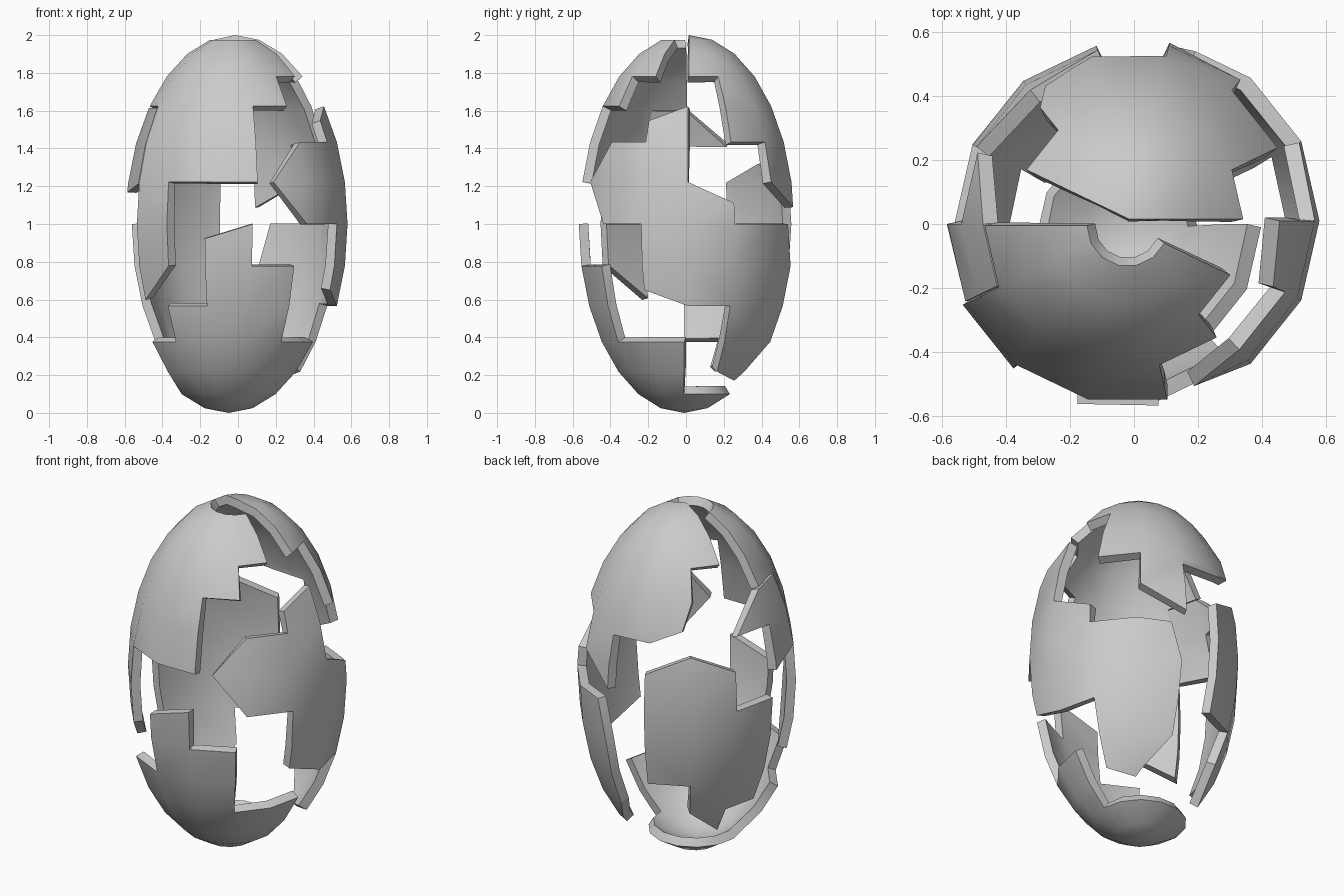
import bpy, bmesh, math
from mathutils import Vector

if "Cube" in bpy.data.objects:
    bpy.data.objects.remove(bpy.data.objects["Cube"])

N = 14          # columns around the egg and rows from top to bottom
RADIUS = 0.572
THICK = 0.05


def on_egg(u, v):
    """Column u (0 = +x, counter-clockwise) and row v (0 = top) to a point on the faceted egg."""
    def corner(i, j):
        a, b = i * 2 * math.pi / N, j * math.pi / N
        r = RADIUS * math.sin(b)
        return Vector((r * math.cos(a), r * math.sin(a), 1 + math.cos(b)))
    i, j = math.floor(u + 1e-6), math.floor(v + 1e-6)
    s, t = u - i, v - j
    return corner(i, j).lerp(corner(i + 1, j), s).lerp(
        corner(i, j + 1).lerp(corner(i + 1, j + 1), s), t)


def clip(poly, axis, limit, sign):
    """Keep the part of a polygon on one side of a grid line."""
    out = []
    for k, p in enumerate(poly):
        q = poly[k - 1]
        dp, dq = sign * (p[axis] - limit), sign * (q[axis] - limit)
        if (dp > 0) != (dq > 0):
            f = dq / (dq - dp)
            out.append((q[0] + (p[0] - q[0]) * f, q[1] + (p[1] - q[1]) * f))
        if dp > 0:
            out.append(p)
    return out


def tidy(poly):
    """Drop repeated and collinear points."""
    changed = True
    while changed and len(poly) > 2:
        changed = False
        for k in range(len(poly)):
            a, b, c = poly[k - 1], poly[k], poly[(k + 1) % len(poly)]
            if abs((b[0] - a[0]) * (c[1] - b[1]) - (b[1] - a[1]) * (c[0] - b[0])) < 1e-7:
                poly = poly[:k] + poly[k + 1:]
                changed = True
                break
    return poly


def shell_piece(name, outlines, offset):
    bm = bmesh.new()
    for outline in outlines:
        us = [p[0] for p in outline]
        for i in range(math.floor(min(us)), math.ceil(max(us))):
            for j in range(N):
                cell = outline
                for axis, limit, sign in ((0, i, 1), (0, i + 1, -1), (1, j, 1), (1, j + 1, -1)):
                    cell = clip(cell, axis, limit + sign * -1e-9, sign)
                cell = tidy(cell)
                if len(cell) < 3:
                    continue
                pts = []
                for u, v in cell:
                    s = min(max(u - i, 0), 1)
                    t = min(max(v - j, 0), 1)
                    p = on_egg(i, j).lerp(on_egg(i + 1, j), s).lerp(
                        on_egg(i, j + 1).lerp(on_egg(i + 1, j + 1), s), t)
                    if all((p - q).length > 1e-4 for q in pts):
                        pts.append(p)
                if len(pts) < 3:
                    continue
                f = bm.faces.new([bm.verts.new(p) for p in pts])
                f.normal_update()
                if f.normal.dot(f.calc_center_median() - Vector((0, 0, 1))) < 0:
                    f.normal_flip()
    bmesh.ops.remove_doubles(bm, verts=bm.verts, dist=1e-4)
    mesh = bpy.data.meshes.new(name)
    bm.to_mesh(mesh)
    bm.free()
    ob = bpy.data.objects.new(name, mesh)
    bpy.context.collection.objects.link(ob)
    ob.location = offset
    bpy.ops.object.select_all(action='DESELECT')
    ob.select_set(True)
    bpy.context.view_layer.objects.active = ob
    mod = ob.modifiers.new("thickness", 'SOLIDIFY')
    mod.thickness = THICK
    mod.offset = -1
    bpy.ops.object.modifier_apply(modifier=mod.name)
    bpy.ops.object.shade_smooth_by_angle(angle=math.radians(32))


# Upper front shell, with the tongue hanging down on its left
shell_piece("upper_front_shell", [[
    (7, 1), (13, 1), (13, 3), (12, 3), (12, 4), (11, 4), (11, 6), (9, 6),
    (9, 8), (8, 8.85), (8, 4), (7, 4)]], (-0.02, -0.005, 0))

# Small chip on the left side
shell_piece("left_chip", [[
    (8, 4), (8, 6), (7, 6.2), (7, 5), (6, 5), (7, 4)]], (-0.025, 0, -0.01))

# Upper back shell, including the tip of the egg
shell_piece("upper_back_shell", [[
    (0, 0), (0, 3), (1, 3), (1, 5), (2, 5), (2, 6), (3, 6.6), (3, 5.2),
    (4, 5.15), (4.75, 4.8), (5, 4), (5, 3), (6, 3), (6, 0)]], (-0.015, 0.015, 0))

# Large right side shell
shell_piece("right_shell", [[
    (0, 4), (-1, 4.4), (-1, 5), (-2, 5), (-2.75, 6), (-2, 7), (-1, 7),
    (-1, 8.6), (0, 9), (1, 9), (1, 11), (2, 11.4), (3, 10), (3, 8),
    (2.75, 7), (1, 7), (1, 6.5), (0, 6)]], (0.008, 0.01, 0))

# Back left shell
shell_piece("back_left_shell", [[
    (4, 6), (5, 5.5), (6, 6), (6, 7), (7, 7), (7, 10), (6, 10), (6, 11),
    (5, 10), (5, 9), (4, 9)]], (0.01, 0, 0))

# Lower front bowl with the whole bottom cap
shell_piece("lower_front_bowl", [
    [(7, 12), (8, 11), (8, 10), (9, 10), (9, 9), (10, 9), (10, 7.35), (11, 7),
     (11, 8), (12, 8), (12, 10), (14, 10), (14, 14), (7, 14)],
    [(0, 12), (7, 12), (7, 14), (0, 14)]], (-0.05, -0.01, 0))
